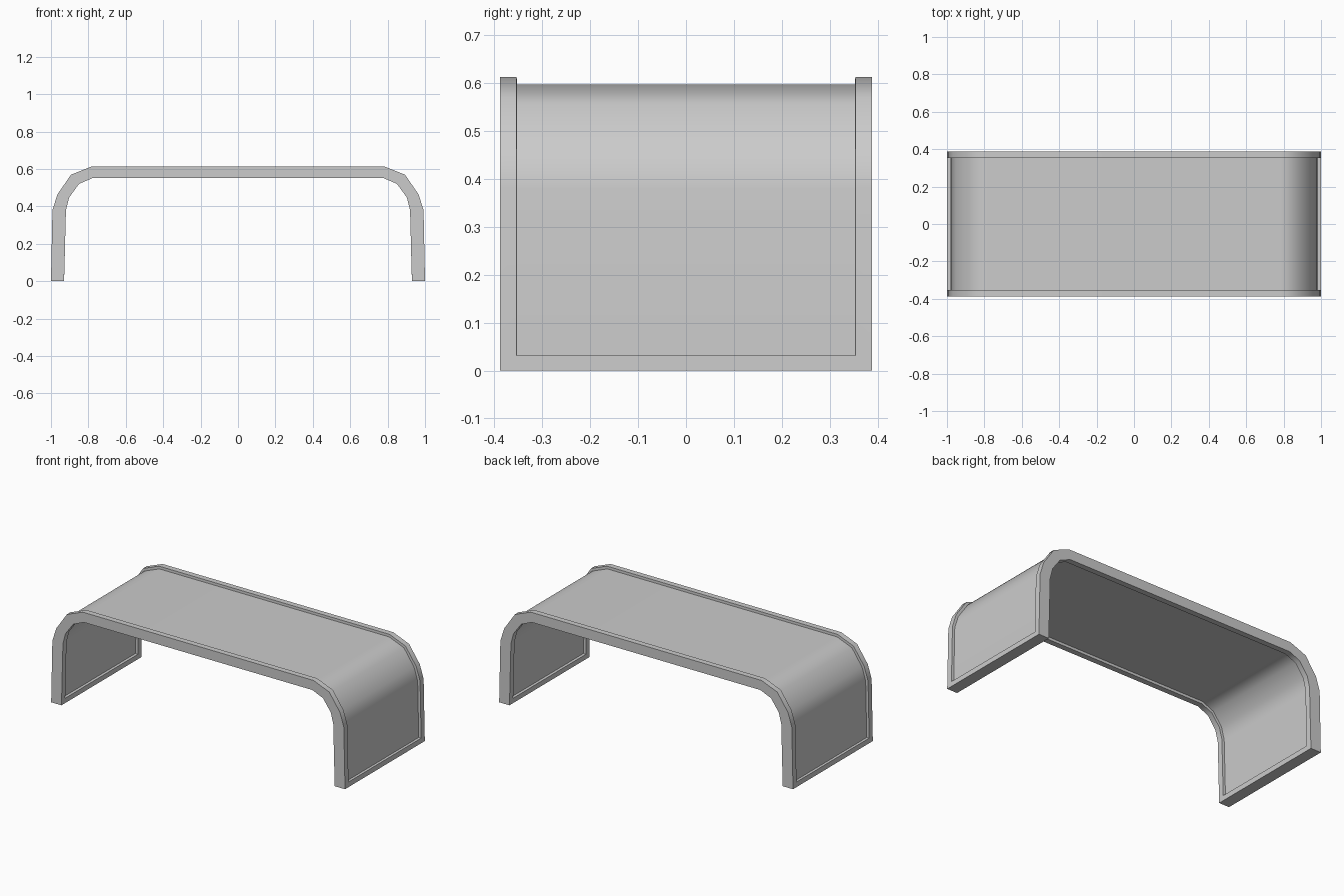
import bpy, bmesh, math

if "Cube" in bpy.data.objects:
    bpy.data.objects.remove(bpy.data.objects["Cube"])

HALF_Y = 0.388
RIM = 0.035      # rim width along the long edges
FOOT = 0.031     # rim height at the feet
DEPTH = 0.016    # how far the panels sit below the rim

# Right half of the arch profile, foot to top (x, z)
outer = [(1.0, 0), (0.992, 0.38), (0.966, 0.463), (0.893, 0.569), (0.785, 0.612)]
inner = [(0.93, 0), (0.92, 0.38), (0.903, 0.447), (0.85, 0.52), (0.778, 0.551)]


def mirrored(half):
    return half + [(-x, z) for x, z in reversed(half)]


bm = bmesh.new()


def row(profile, y):
    return [bm.verts.new((x, y, z)) for x, z in mirrored(profile)]


def strip(a, b):
    return [bm.faces.new((a[i], a[i + 1], b[i + 1], b[i])) for i in range(len(a) - 1)]


# Solid arch: outer skin, inner skin, two side walls and two feet
of, ob = row(outer, -HALF_Y), row(outer, HALF_Y)
nf, nb = row(inner, -HALF_Y), row(inner, HALF_Y)
skins = [strip(of, ob), strip(nb, nf)]
strip(nf, of)
strip(ob, nb)
for i in (0, -1):
    bm.faces.new((of[i], ob[i], nb[i], nf[i]))
bmesh.ops.recalc_face_normals(bm, faces=bm.faces[:])

# Recessed panel on both the outside and the inside
for faces in skins:
    bmesh.ops.inset_region(bm, faces=faces, thickness=RIM, depth=0,
                           use_boundary=True, use_even_offset=True)
    for v in {v for f in faces for v in f.verts}:
        if v.co.z < 0.1:
            v.co.z = FOOT
    bm.normal_update()
    bmesh.ops.inset_region(bm, faces=faces, thickness=0.0005, depth=-DEPTH,
                           use_boundary=True, use_even_offset=True)
bmesh.ops.recalc_face_normals(bm, faces=bm.faces[:])

mesh = bpy.data.meshes.new("arched_bench")
bm.to_mesh(mesh)
bm.free()
bench = bpy.data.objects.new("arched_bench", mesh)
bpy.context.collection.objects.link(bench)

# Smooth bends, crisp rim edges, flat large faces
bpy.context.view_layer.objects.active = bench
bench.select_set(True)
bpy.ops.object.shade_smooth_by_angle(angle=math.radians(40))
weighted = bench.modifiers.new("weighted_normals", 'WEIGHTED_NORMAL')
weighted.keep_sharp = True
